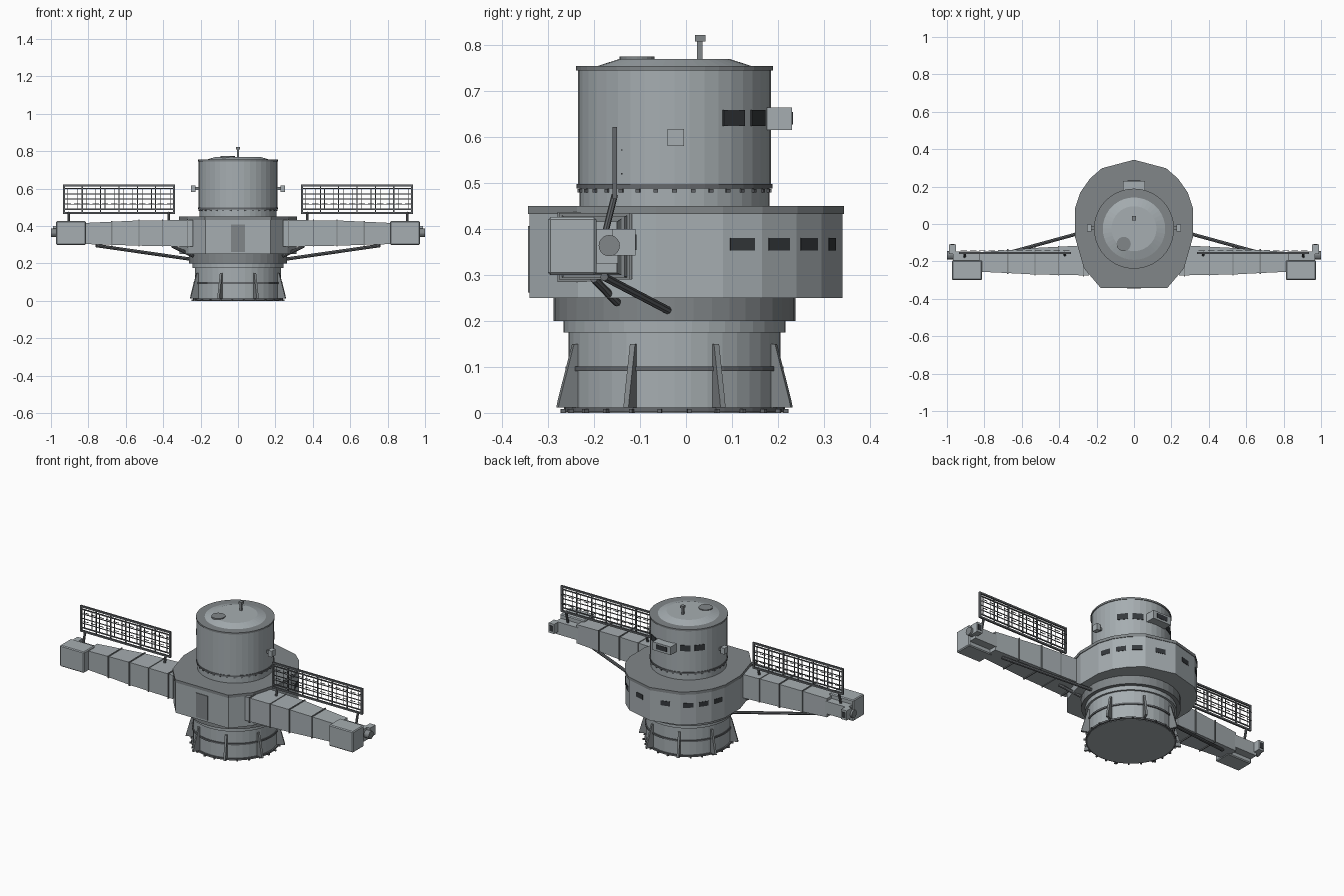
import bpy, bmesh
from math import sin, cos, pi, radians, atan2
from mathutils import Vector, Matrix

if "Cube" in bpy.data.objects:
    bpy.data.objects.remove(bpy.data.objects["Cube"])

CY = -0.025  # y of the round tower's axis


def material(name, c):
    m = bpy.data.materials.new(name)
    m.diffuse_color = (*c, 1)
    m.use_nodes = True
    m.node_tree.nodes["Principled BSDF"].inputs["Base Color"].default_value = m.diffuse_color
    return m


DARK = material("dark_glass", (0.035, 0.04, 0.045))
FRAME = material("dark_metal", (0.13, 0.14, 0.15))
PANEL = material("panel_grey", (0.22, 0.24, 0.25))
HULL = material("hull_grey", (0.38, 0.42, 0.44))


def finish(name, bm, mat=HULL):
    bmesh.ops.recalc_face_normals(bm, faces=bm.faces)
    me = bpy.data.meshes.new(name)
    bm.to_mesh(me)
    bm.free()
    me.materials.append(mat)
    ob = bpy.data.objects.new(name, me)
    bpy.context.collection.objects.link(ob)
    return ob


def add_loft(bm, rings):
    rows = [[bm.verts.new(p) for p in r] for r in rings]
    n = len(rows[0])
    for a, b in zip(rows, rows[1:]):
        for i in range(n):
            bm.faces.new((a[i], a[(i + 1) % n], b[(i + 1) % n], b[i]))
    bm.faces.new(rows[0])
    bm.faces.new(rows[-1])


def loft(name, rings, mat=HULL):
    bm = bmesh.new()
    add_loft(bm, rings)
    return finish(name, bm, mat)


def lathe(name, profile, x=0, y=CY, n=40, mat=HULL):
    return loft(name, [[(x + r * cos(2 * pi * i / n), y + r * sin(2 * pi * i / n), z)
                        for i in range(n)] for r, z in profile], mat)


def add_box(bm, lo, hi, mtx=Matrix()):
    c = [(a + b) / 2 for a, b in zip(lo, hi)]
    d = [abs(b - a) for a, b in zip(lo, hi)]
    bmesh.ops.create_cube(bm, size=1, matrix=mtx @ Matrix.Translation(c) @ Matrix.Diagonal((*d, 1)))


def box(name, lo, hi, mat=HULL, mtx=Matrix()):
    bm = bmesh.new()
    add_box(bm, lo, hi, mtx)
    return finish(name, bm, mat)


def rod(name, a, b, r, mat=FRAME, n=8):
    a, b = Vector(a), Vector(b)
    bm = bmesh.new()
    q = (b - a).to_track_quat('Z', 'Y').to_matrix().to_4x4()
    bmesh.ops.create_cone(bm, cap_ends=True, segments=n, radius1=r, radius2=r, depth=(b - a).length,
                          matrix=Matrix.Translation((a + b) / 2) @ q)
    return finish(name, bm, mat)


def around(angle, y=CY):
    return Matrix.Translation((0, y, 0)) @ Matrix.Rotation(angle, 4, 'Z')


# Round base, collars and their bands
lathe("base_drum", [(0.231, 0), (0.231, 0.176)])
lathe("base_flange", [(0.24, 0.002), (0.24, 0.012)], mat=FRAME)
lathe("base_band", [(0.237, 0.091), (0.237, 0.101)], mat=FRAME)
lathe("base_collar", [(0.242, 0.175), (0.242, 0.2)])
lathe("deck_underside", [(0.263, 0.2), (0.263, 0.252)], mat=PANEL)

# Tapered fins and bolts around the base
bm = bmesh.new()
for k in range(8):
    m = around(radians(22.5 + 45 * k))
    prof = [(0.225, 0.012), (0.276, 0.012), (0.272, 0.03), (0.239, 0.15), (0.225, 0.15)]
    add_loft(bm, [[m @ Vector((r, s * 0.006, z)) for r, z in prof] for s in (-1, 1)])
finish("base_fins", bm, PANEL)
bm = bmesh.new()
for k in range(24):
    add_box(bm, (0.238, -0.004, 0), (0.25, 0.004, 0.008), around(2 * pi * (k + 0.5) / 24))
finish("base_bolts", bm, FRAME)

# Faceted deck house with an overhanging roof lip
half = [(0.175, -0.34), (0.264, -0.235), (0.313, -0.065), (0.313, 0.08),
        (0.285, 0.165), (0.233, 0.24), (0.17, 0.295)]
plan = half + [(0, 0.34)] + [(-x, y) for x, y in reversed(half)]
loft("deck_house", [[(x, y, z) for x, y in plan] for z in (0.25, 0.436)])
loft("deck_roof", [[(x * 1.012, y * 1.01, z) for x, y in plan] for z in (0.433, 0.45)], PANEL)
box("front_door", (-0.038, -0.344, 0.262), (0.038, -0.335, 0.407), PANEL)

# Deck windows on the eight rear facets
bm = bmesh.new()
for i in range(3, len(plan) - 4):
    (x0, y0), (x1, y1) = plan[i], plan[i + 1]
    m = Matrix.Translation(((x0 + x1) / 2, (y0 + y1) / 2, 0.367)) \
        @ Matrix.Rotation(atan2(y1 - y0, x1 - x0), 4, 'Z')
    add_box(bm, (-0.028, -0.002, -0.014), (0.028, 0.002, 0.014), m)
finish("deck_windows", bm, DARK)

# Upper drum, roof and roof fittings
lathe("upper_neck", [(0.207, 0.448), (0.207, 0.49)])
lathe("upper_band", [(0.213, 0.488), (0.213, 0.498)], mat=FRAME)
lathe("upper_drum", [(0.21, 0.498), (0.21, 0.746)])
lathe("roof_rim", [(0.214, 0.745), (0.214, 0.755)], mat=PANEL)
lathe("roof_dome", [(0.17, 0.754), (0.12, 0.77)])
lathe("roof_hatch", [(0.038, 0.76), (0.038, 0.775)], x=-0.055, y=-0.107, n=20, mat=PANEL)
box("mast", (-0.006, 0.024, 0.765), (0.006, 0.036, 0.81), PANEL)
box("mast_head", (-0.01, 0.02, 0.808), (0.01, 0.042, 0.822), PANEL)
bm = bmesh.new()
for k in range(32):
    add_box(bm, (0.205, -0.005, 0.48), (0.211, 0.005, 0.487), around(2 * pi * k / 32))
finish("neck_bolts", bm, FRAME)

# Drum windows and rear lookout
bm = bmesh.new()
for a in (38, 60, 120, 142):
    add_box(bm, (0.2, -0.029, 0.624), (0.2115, 0.029, 0.659), around(radians(a)))
finish("drum_windows", bm, DARK)
box("rear_lookout", (-0.06, 0.15, 0.616), (0.06, 0.231, 0.665))
box("lookout_window", (-0.035, 0.225, 0.628), (0.035, 0.233, 0.655), DARK)

# Everything carried on both sides
for side, s in (("right", 1), ("left", -1)):
    # Drum side lamp
    box(f"{side}_lamp_bracket", (s * 0.19, -0.03, 0.592), (s * 0.228, -0.013, 0.608), PANEL)
    box(f"{side}_lamp", (s * 0.226, -0.04, 0.581), (s * 0.252, -0.004, 0.618))

    # Tapering arm of four bays with flanges
    def section(x, y0, y1, z0, z1):
        return [(s * x, y0, z0), (s * x, y1, z0), (s * x, y1, z1), (s * x, y0, z1)]
    loft(f"{side}_arm", [section(0.24, -0.275, -0.113, 0.29, 0.432),
                         section(0.53, -0.27, -0.128, 0.295, 0.43),
                         section(0.68, -0.262, -0.14, 0.3, 0.423),
                         section(0.83, -0.255, -0.15, 0.304, 0.416)])
    for i, (x, y0, y1, z0, z1) in enumerate([(0.27, -0.28, -0.11, 0.285, 0.437),
                                             (0.403, -0.276, -0.118, 0.29, 0.434),
                                             (0.53, -0.276, -0.122, 0.29, 0.435),
                                             (0.675, -0.268, -0.134, 0.295, 0.428)]):
        box(f"{side}_arm_flange_{i + 1}", (s * (x - 0.003), y0, z0), (s * (x + 0.003), y1, z1), PANEL)
    pod = box(f"{side}_end_pod", (s * 0.812, -0.3, 0.3), (s * 0.973, -0.195, 0.426))
    bev = pod.modifiers.new("bevel", 'BEVEL')
    bev.width, bev.segments = 0.005, 1
    box(f"{side}_end_ledge", (s * 0.82, -0.197, 0.325), (s * 0.968, -0.148, 0.4))

    # Searchlight at the tip
    box(f"{side}_tip_light", (s * 0.952, -0.16, 0.342), (s * 0.988, -0.11, 0.4))
    box(f"{side}_tip_glass", (s * 0.959, -0.114, 0.354), (s * 0.981, -0.108, 0.388), DARK)
    rod(f"{side}_tip_disc", (s * 0.96, -0.167, 0.364), (s, -0.167, 0.364), 0.023, PANEL, 20)

    # Braces under the arm
    rod(f"{side}_brace", (s * 0.24, -0.035, 0.221), (s * 0.76, -0.178, 0.296), 0.009)
    rod(f"{side}_short_brace", (s * 0.24, -0.15, 0.24), (s * 0.35, -0.2, 0.292), 0.009)

    # Grid panel standing above the arm
    x0, x1, y = 0.338, 0.935, -0.155
    bm = bmesh.new()
    for z, w in ((0.617, 0.005), (0.6, 0.003), (0.572, 0.002), (0.545, 0.002),
                 (0.517, 0.002), (0.49, 0.003), (0.47, 0.005)):
        add_box(bm, (s * x0, y - w, z - w), (s * x1, y + w, z + w))
    for k in range(7):
        x = x0 + 0.004 + (x1 - x0 - 0.008) * k / 6
        w = 0.005 if k in (0, 6) else 0.003
        add_box(bm, (s * (x - w), y - w, 0.466), (s * (x + w), y + w, 0.622))
    for k in range(12):
        x = x0 + (x1 - x0) * (k + 0.5) / 12
        add_box(bm, (s * (x - 0.0015), y - 0.0015, 0.49), (s * (x + 0.0015), y + 0.0015, 0.6))
        for z in (0.572, 0.52):
            add_box(bm, (s * (x - 0.017), -0.141, z - 0.0015), (s * (x + 0.017), -0.138, z + 0.0015))
    finish(f"{side}_grid_panel", bm, FRAME)
    for x in (0.37, 0.905):
        rod(f"{side}_grid_post", (s * x, y, 0.475), (s * x, -0.18, 0.375), 0.007)
